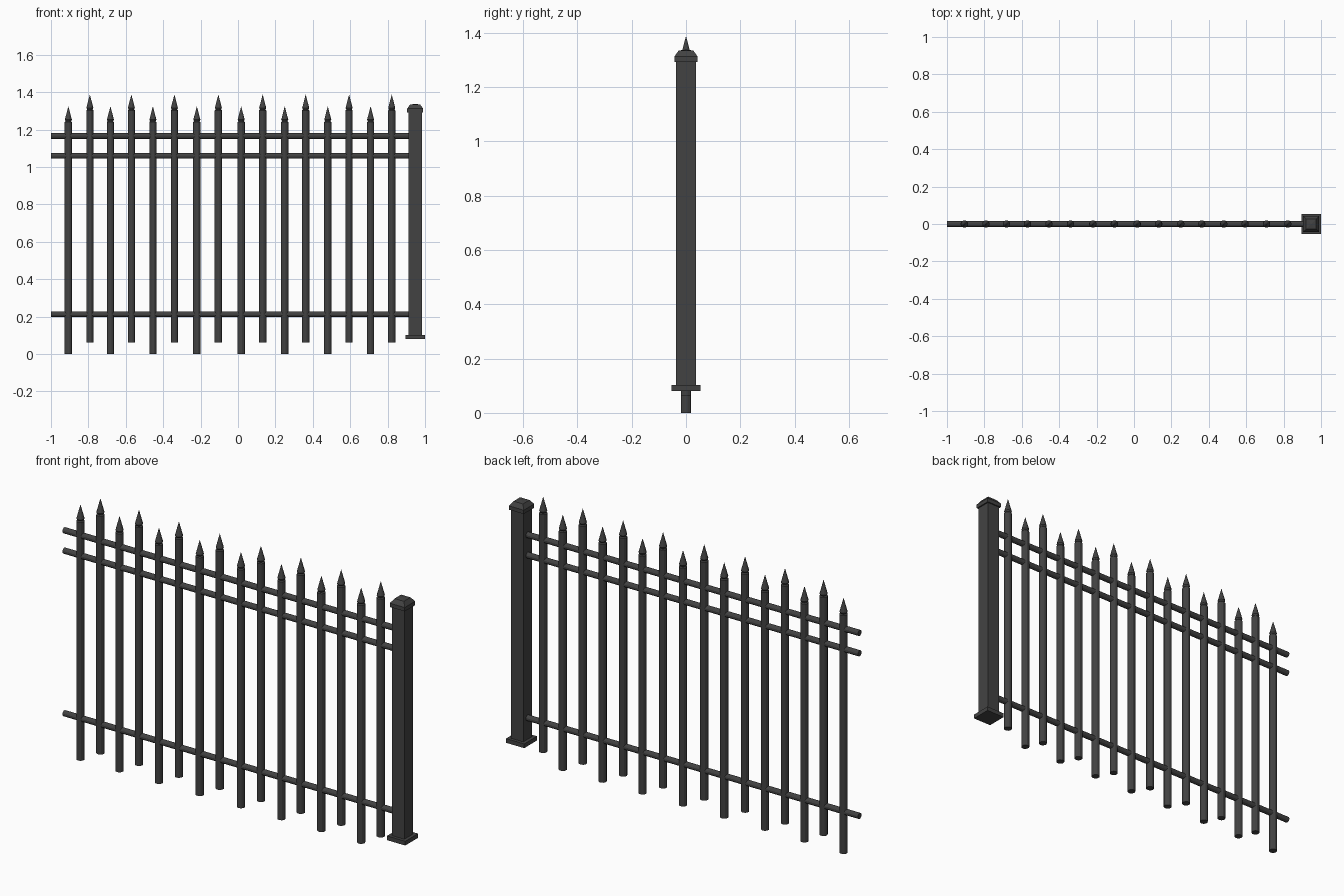
import bpy, bmesh, math

if "Cube" in bpy.data.objects:
    bpy.data.objects.remove(bpy.data.objects["Cube"])

mat = bpy.data.materials.new("dark grey iron")
mat.diffuse_color = (0.055, 0.055, 0.055, 1)
mat.use_nodes = True
mat.node_tree.nodes["Principled BSDF"].inputs["Base Color"].default_value = mat.diffuse_color


def loft(name, profile, sides, loc, turn=0.0, rot=(0, 0, 0)):
    """Stack of regular rings (radius, height), capped at both ends."""
    bm = bmesh.new()
    rings = []
    for r, z in profile:
        if r == 0:
            rings.append([bm.verts.new((0, 0, z))])
        else:
            rings.append([bm.verts.new((r * math.cos(turn + 2 * math.pi * i / sides),
                                        r * math.sin(turn + 2 * math.pi * i / sides), z))
                          for i in range(sides)])
    for a, b in zip(rings, rings[1:]):
        for i in range(sides):
            j = (i + 1) % sides
            if len(b) == 1:
                bm.faces.new((a[i], a[j], b[0]))
            else:
                bm.faces.new((a[i], a[j], b[j], b[i]))
    for ring in (rings[0], rings[-1]):
        if len(ring) > 1:
            bm.faces.new(ring)
    bmesh.ops.recalc_face_normals(bm, faces=bm.faces)
    me = bpy.data.meshes.new(name)
    bm.to_mesh(me)
    bm.free()
    me.materials.append(mat)
    ob = bpy.data.objects.new(name, me)
    ob.location = loc
    ob.rotation_euler = rot
    bpy.context.collection.objects.link(ob)
    return ob


def square(name, profile, loc):
    """Square section loft; radii are half widths."""
    return loft(name, [(h * math.sqrt(2), z) for h, z in profile], 4, loc, math.pi / 4)


# pickets: round bars with a neck and spear tip, alternately raised
picket = [(0.020, 0), (0.020, 1.240), (0.015, 1.245), (0.0195, 1.253), (0, 1.325)]
xs = [-0.907, -0.792, -0.682, -0.570, -0.455, -0.340, -0.220, -0.105,
      0.017, 0.132, 0.250, 0.362, 0.480, 0.594, 0.709, 0.822]
for i, x in enumerate(xs):
    loft(f"picket_{i + 1}", picket, 12, (x, 0, 0.063 * (i % 2)), math.pi / 12)

# horizontal rails running into the post
for name, z in (("rail_top", 1.166), ("rail_middle", 1.060), ("rail_bottom", 0.214)):
    loft(name, [(0.0155, 0), (0.0155, 1.93)], 12, (-1, 0, z), math.pi / 12,
         (0, math.pi / 2, 0))

# end post with base plate and chamfered cap
px = 0.947
square("post", [(0.036, 0.09), (0.036, 1.30)], (px, 0, 0))
square("post_base", [(0.0525, 0.08), (0.0525, 0.102)], (px, 0, 0))
square("post_cap", [(0.043, 1.292), (0.043, 1.312), (0.027, 1.334), (0, 1.338)], (px, 0, 0))
